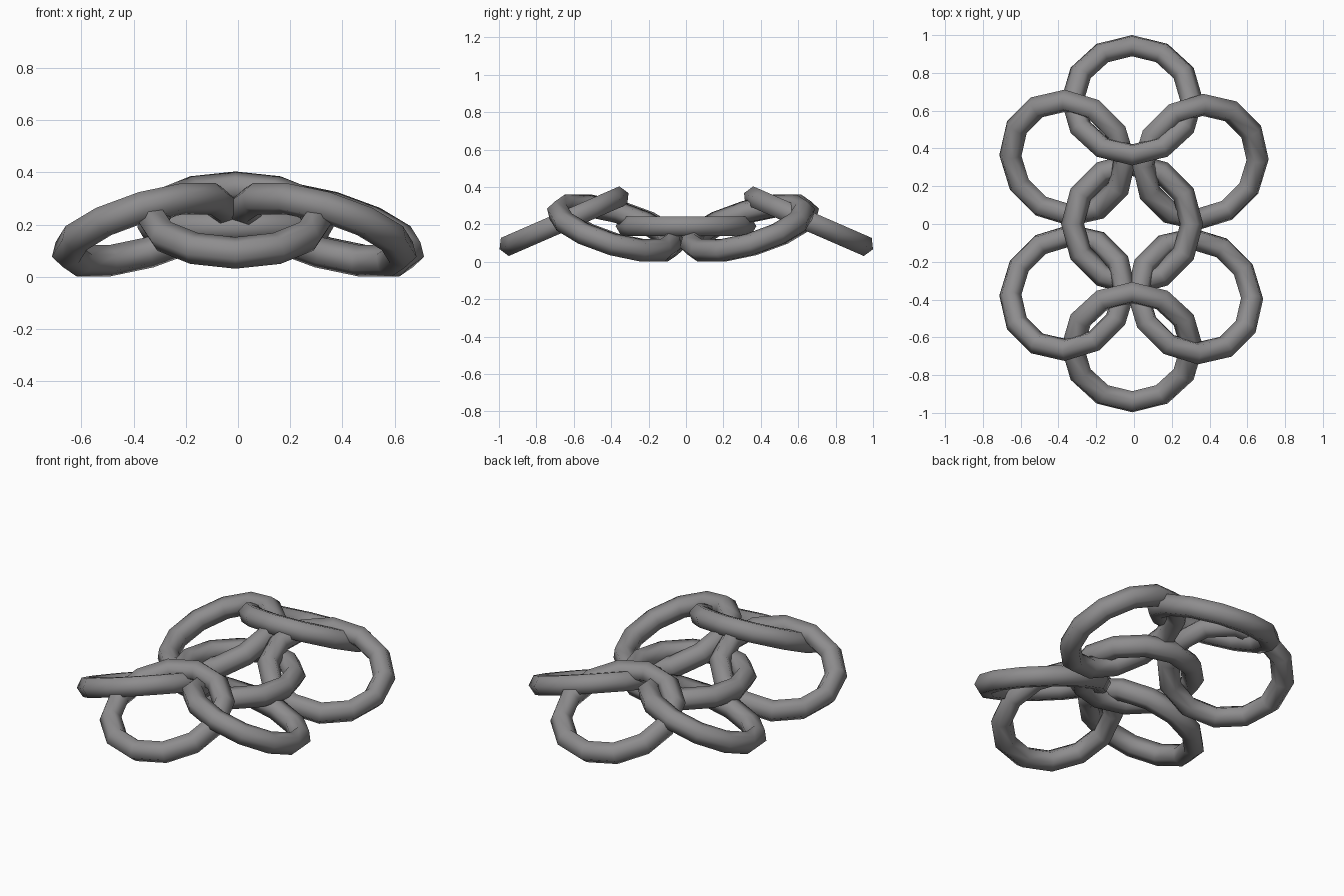
import bpy
from math import radians
from mathutils import Matrix, Vector

if "Cube" in bpy.data.objects:
    bpy.data.objects.remove(bpy.data.objects["Cube"])

MAJOR, MINOR = 0.315, 0.061

# dark grey metal
metal = bpy.data.materials.new("dark_metal")
metal.diffuse_color = (0.27, 0.265, 0.27, 1)
metal.use_nodes = True
metal.node_tree.nodes["Principled BSDF"].inputs["Base Color"].default_value = metal.diffuse_color


def ring(name, centre, high_dir=None, tilt=0):
    """Chain ring tilted so that it rises towards high_dir."""
    bpy.ops.mesh.primitive_torus_add(major_radius=MAJOR, minor_radius=MINOR,
                                     major_segments=12, minor_segments=6)
    ob = bpy.context.object
    ob.name = name
    rot = Matrix.Identity(4)
    if high_dir:
        axis = Vector((*high_dir, 0)).cross(Vector((0, 0, 1)))
        rot = Matrix.Rotation(radians(tilt), 4, axis)
    ob.matrix_world = Matrix.Translation(centre) @ rot
    ob.data.materials.append(metal)
    bpy.ops.object.shade_smooth()
    return ob


# flat middle ring
ring("centre_ring", (-0.01, 0, 0.19))

# end rings, sloping down outwards
ring("back_ring", (-0.01, 0.655, 0.217), (0, -1), 23.5)
ring("front_ring", (-0.01, -0.652, 0.217), (0, 1), 23.5)

# four side rings, low at the outer middle, high at the ends
for name, x, y in (("back_right_ring", 0.352, 0.328),
                   ("back_left_ring", -0.352, 0.35),
                   ("front_right_ring", 0.323, -0.382),
                   ("front_left_ring", -0.352, -0.364)):
    sx, sy = (1 if x > 0 else -1), (1 if y > 0 else -1)
    ring(name, (x, y, 0.18), (-sx, sy), 23)
